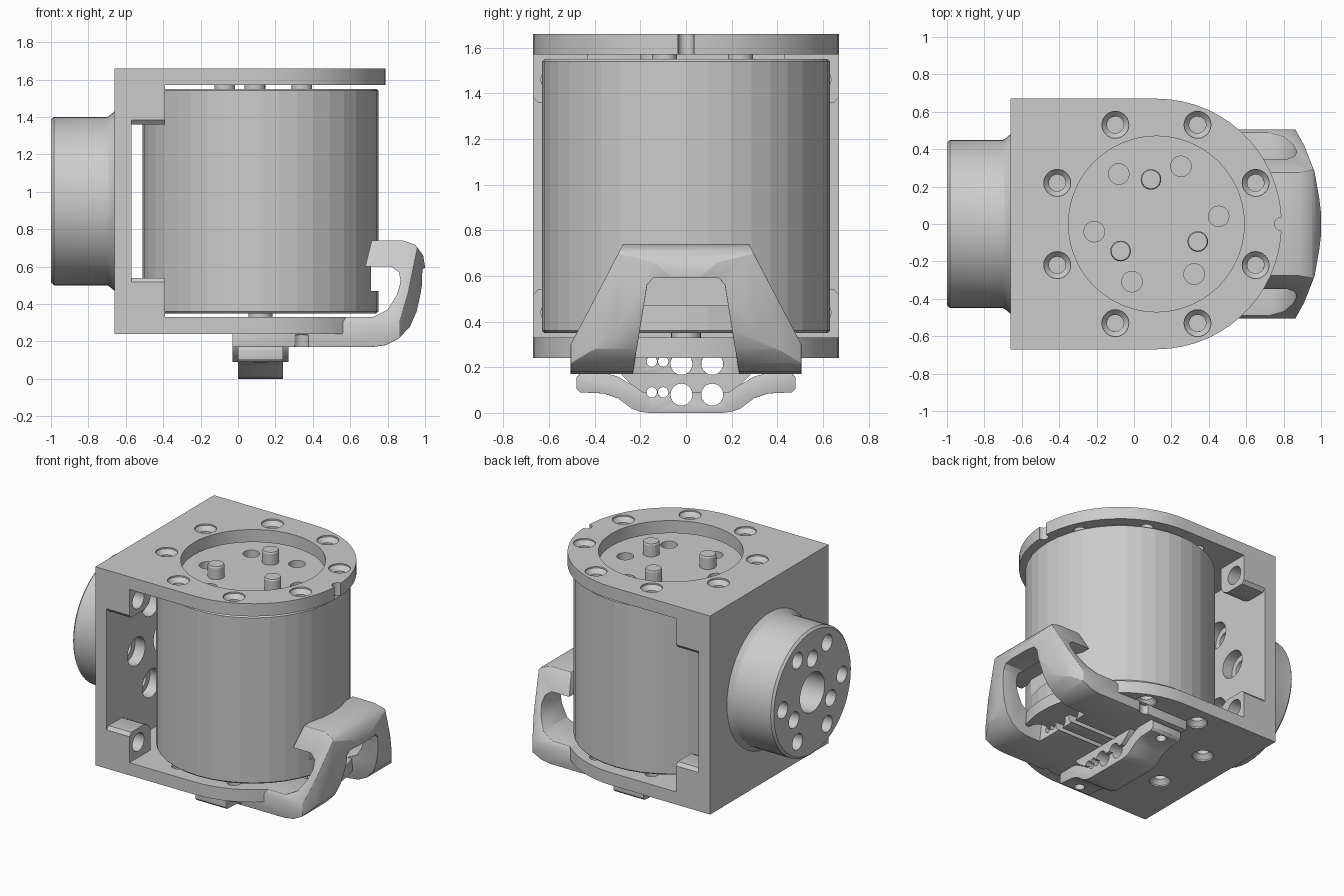
import bpy, bmesh
from math import sin, cos, pi, radians
from mathutils import Matrix, Vector

if "Cube" in bpy.data.objects:
    bpy.data.objects.remove(bpy.data.objects["Cube"])

CX = 0.12                                   # axis of the drum and the rounded plates
BOSS_Z = 0.95
TO_X = Matrix.Rotation(pi / 2, 4, 'Y')      # turns a z-axis lathe to the x axis


def obj(name, bm):
    bmesh.ops.recalc_face_normals(bm, faces=bm.faces)
    me = bpy.data.meshes.new(name)
    bm.to_mesh(me)
    bm.free()
    o = bpy.data.objects.new(name, me)
    bpy.context.collection.objects.link(o)
    return o


def lathe(name, prof, places=((0, 0, 0),), rot=Matrix(), n=24):
    """Closed solid of (radius, height) rings, repeated at every place."""
    bm = bmesh.new()
    for p in places:
        rings = [[bm.verts.new(rot @ Vector((r * cos(2 * pi * i / n), r * sin(2 * pi * i / n), h)) + Vector(p))
                  for i in range(n)] for r, h in prof]
        for a, b in zip(rings, rings[1:]):
            for i in range(n):
                j = (i + 1) % n
                bm.faces.new((a[i], a[j], b[j], b[i]))
        bm.faces.new(rings[0])
        bm.faces.new(rings[-1])
    return obj(name, bm)


def prism(name, pts, axis, lo, hi):
    """Polygon extruded along an axis."""
    def put(p, h):
        return {'x': (h, p[0], p[1]), 'y': (p[0], h, p[1]), 'z': (p[0], p[1], h)}[axis]
    bm = bmesh.new()
    a = [bm.verts.new(put(p, lo)) for p in pts]
    b = [bm.verts.new(put(p, hi)) for p in pts]
    bm.faces.new(a)
    bm.faces.new(b)
    for i in range(len(pts)):
        j = (i + 1) % len(pts)
        bm.faces.new((a[i], a[j], b[j], b[i]))
    return obj(name, bm)


def box(name, x0, x1, y0, y1, z0, z1):
    return prism(name, [(x0, y0), (x1, y0), (x1, y1), (x0, y1)], 'z', z0, z1)


def sym(half):
    return half + [(-y, z) for y, z in reversed(half)]


def boolean(o, cutter, op='DIFFERENCE'):
    m = o.modifiers.new(op, 'BOOLEAN')
    m.operation, m.object, m.solver = op, cutter, 'EXACT'
    cutter.hide_render = True


def finish(o, bevel=0, angle=30, seg=3):
    if bevel:
        m = o.modifiers.new('bevel', 'BEVEL')
        m.width, m.segments, m.limit_method, m.angle_limit = bevel, seg, 'ANGLE', radians(35)
    me = bpy.data.meshes.new_from_object(o.evaluated_get(bpy.context.evaluated_depsgraph_get()))
    o.modifiers.clear()
    o.data = me
    if angle:
        bpy.ops.object.select_all(action='DESELECT')
        o.select_set(True)
        bpy.context.view_layer.objects.active = o
        bpy.ops.object.shade_smooth_by_angle(angle=radians(angle))


def ring(r, n, start):
    return [(r * cos(radians(start) + 2 * pi * i / n), r * sin(radians(start) + 2 * pi * i / n)) for i in range(n)]


# Bracket: C-shaped frame with rounded top and bottom plates
arc = [(CX + 0.67 * cos(radians(t)), 0.67 * sin(radians(t))) for t in range(-90, 91, 6)]
bracket = prism('bracket', [(-0.66, -0.67)] + arc + [(-0.66, 0.67)], 'z', 0.24, 1.66)
boolean(bracket, box('cut_gap', -0.57, 1, -1, 1, 0.33, 1.57))
boolean(bracket, lathe('cut_well', [(0.47, 1.5), (0.47, 1.8)], [(CX, 0, 0)], n=48))
bolts = [(CX + x, y, 0) for x, y in ring(0.574, 8, 22.5)]
boolean(bracket, lathe('cut_top_bolts', [(0.045, 1.5), (0.045, 1.62), (0.072, 1.65), (0.072, 1.7)], bolts))
boolean(bracket, lathe('cut_base_bolts', [(0.072, 0.2), (0.072, 0.25), (0.045, 0.28), (0.045, 0.4)], bolts))
boolean(bracket, lathe('cut_notch', [(0.035, 1.5), (0.035, 1.7)], [(0.785, 0, 0)], n=16))

# Output boss on the back plate
boss = lathe('boss', [(0.48, -0.65), (0.48, -0.66), (0.455, -0.69), (0.45, -0.70), (0.45, -0.985), (0.435, -1)],
             [(0, 0, BOSS_Z)], TO_X, 48)
outer6 = [(0, y, BOSS_Z + z) for y, z in ring(0.335, 6, 0)]
inner3 = [(0, y, BOSS_Z + z) for y, z in ring(0.24, 3, 90)]
small = lathe('cut_boss_holes', [(0.058, -1.1), (0.058, -0.62)], outer6 + inner3, TO_X)
core = lathe('cut_boss_core', [(0.14, -1.1), (0.14, -0.5)], [(0, 0, BOSS_Z)], TO_X, 32)
wide = lathe('cut_plate_holes', [(0.1, -0.66 - 0.02), (0.1, -0.5)], outer6, TO_X)
for c in (small, core):
    boolean(boss, c)
for c in (core, wide):
    boolean(bracket, c)
finish(bracket)
finish(boss)

# Corner blocks with screw holes
for sy in (-1, 1):
    for z0, z1, zi in ((0.32, 0.54, 0.54), (1.36, 1.58, 1.36)):
        zo = z0 + z1 - zi
        d = 0.07 if zo > zi else -0.07
        pts = [(sy * y, z) for y, z in ((0.67, zo), (0.67, zi + d / 3), (0.65, zi), (0.50, zi),
                                        (0.45, zi + d * 0.35), (0.43, zi + d), (0.43, zo))]
        block = prism('corner_block', pts, 'x', -0.58, -0.39)
        boolean(block, lathe('cut_screw', [(0.065, -0.55), (0.065, -0.3)],
                             [(0, sy * 0.57, 0.44 if z0 < 1 else 1.46)], TO_X))
        finish(block)

# Motor drum with threaded holes and a recess for the guard hook
drum = lathe('drum', [(0.62, 0.35), (0.63, 0.36), (0.63, 1.54), (0.62, 1.55)], [(CX, 0, 0)], n=40)
boolean(drum, box('cut_hook_recess', 0.71, 1, -0.4, 0.4, 0.47, 0.72))
boolean(drum, lathe('cut_drum_holes', [(0.055, 1.42), (0.055, 1.7)],
                    [(CX + x, y, 0) for x, y in ring(0.335, 6, 7)]))
finish(drum, angle=0)
lathe('locating_pins', [(0.055, 1.5), (0.055, 1.63), (0.05, 1.64)], [(CX + x, y, 0) for x, y in ring(0.24, 3, 97)])
lathe('base_pin', [(0.065, 0.28), (0.065, 0.36)], [(CX, 0, 0)])

# Cable guard: side profile trimmed by its face outline and plan outline
guard = prism('cable_guard', [
    (-0.03, 0.17), (-0.03, 0.245), (0.56, 0.245), (0.56, 0.33), (0.72, 0.33), (0.80, 0.37), (0.85, 0.45),
    (0.87, 0.52), (0.86, 0.57), (0.82, 0.60), (0.68, 0.60), (0.715, 0.74), (0.88, 0.74), (0.95, 0.715),
    (0.99, 0.66), (1.0, 0.60), (0.975, 0.45), (0.955, 0.36), (0.92, 0.28), (0.86, 0.215), (0.79, 0.18),
    (0.72, 0.17)], 'y', -0.6, 0.6)
boolean(guard, prism('trim_face', sym([(0.505, 0.1), (0.505, 0.30), (0.265, 0.76)]), 'x', -0.2, 1.2), 'INTERSECT')
boolean(guard, prism('trim_plan', [(x, y) for y, x in sym([(0.6, -0.2), (0.6, 0.76), (0.51, 0.86), (0.42, 0.91),
                                                           (0.28, 0.965), (0.14, 0.99), (0.05, 1.001)])],
                     'z', 0, 1), 'INTERSECT')
boolean(guard, prism('cut_window', sym([(0.245, 0.1), (0.17, 0.56), (0.145, 0.59)]), 'x', 0.62, 1.2))

# Cable clamp: upper pad and lower strap
pad = prism('clamp_pad', sym([(0.30, 0.22), (0.28, 0.165), (0.24, 0.125), (0.19, 0.09)]), 'x', -0.03, 0.27)
strap = prism('clamp_strap', sym([(0.19, 0.10), (0.25, 0.13), (0.30, 0.16), (0.34, 0.17), (0.465, 0.17),
                                  (0.48, 0.155), (0.48, 0.105), (0.465, 0.09), (0.36, 0.085), (0.30, 0.065),
                                  (0.24, 0.02), (0.20, 0.005), (0.16, 0)]), 'x', 0, 0.24)

# Cable passages through the clamp, in two rows
for z, targets in ((0.08, (pad, strap)), (0.215, (pad, guard))):
    big = lathe('cut_cables', [(0.048, -0.2), (0.048, 0.7)], [(0, -0.02, z), (0, 0.115, z)], TO_X)
    thin = lathe('cut_wires', [(0.023, -0.2), (0.023, 0.7)], [(0, -0.15, z + 0.01), (0, -0.1, z + 0.01)], TO_X, 16)
    for t in targets:
        boolean(t, big)
        boolean(t, thin)
boolean(strap, lathe('cut_strap_screws', [(0.035, -0.1), (0.035, 0.3)], [(CX, -0.42, 0), (CX, 0.42, 0)]))
boolean(guard, lathe('cut_guard_bolts', [(0.045, 0.1), (0.045, 0.235)], [b for b in bolts if 0.2 < b[0] < 0.6]))
finish(guard, bevel=0.018)
finish(strap, bevel=0.008, seg=2)
finish(pad)

# Remove the spent cutters
for o in list(bpy.data.objects):
    if o.name.startswith(('cut_', 'trim_')):
        bpy.data.objects.remove(o)
